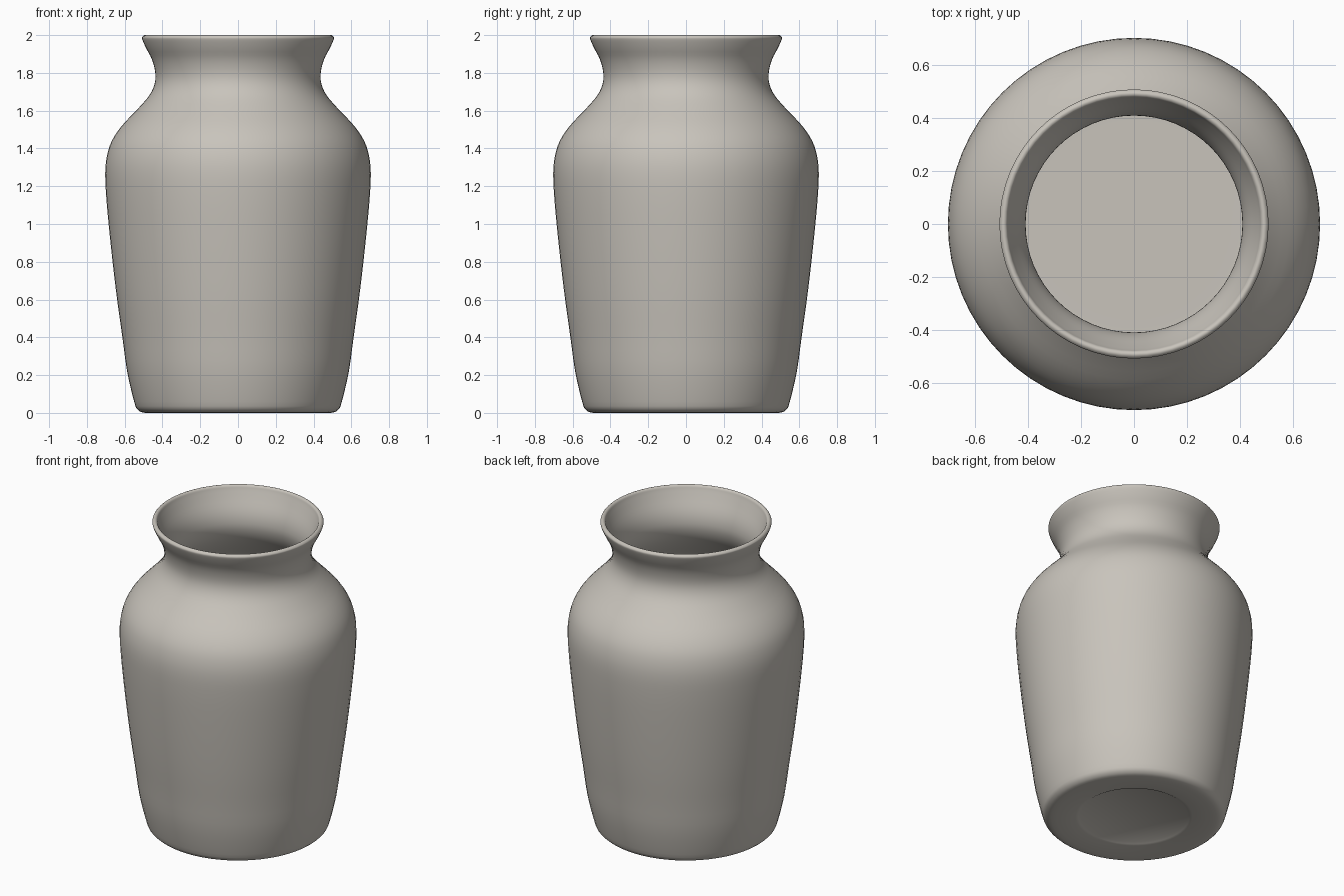
import bpy, bmesh, math
from mathutils import Vector

if "Cube" in bpy.data.objects:
    bpy.data.objects.remove(bpy.data.objects["Cube"])

SEGMENTS = 64

# clay colour
clay = bpy.data.materials.new("warm_grey_clay")
clay.diffuse_color = (0.58, 0.55, 0.50, 1)
clay.use_nodes = True
clay.node_tree.nodes["Principled BSDF"].inputs["Base Color"].default_value = clay.diffuse_color

# outer profile (radius, height), from foot to lip
outer = [(0.33, 0.012), (0.40, 0.003), (0.49, 0.0), (0.53, 0.016), (0.55, 0.06),
         (0.587, 0.22), (0.612, 0.4), (0.64, 0.6), (0.664, 0.8), (0.685, 1.0),
         (0.698, 1.15), (0.703, 1.27), (0.694, 1.36), (0.668, 1.44),
         (0.615, 1.52), (0.53, 1.61), (0.47, 1.68), (0.442, 1.74), (0.438, 1.80),
         (0.455, 1.87), (0.486, 1.93), (0.506, 1.975), (0.507, 1.99), (0.495, 2.0)]
# inner wall, from lip down to the floor
inner = [(0.482, 1.995), (0.474, 1.975), (0.455, 1.93), (0.425, 1.86), (0.411, 1.80),
         (0.413, 1.74), (0.44, 1.67), (0.50, 1.59), (0.585, 1.50), (0.64, 1.42),
         (0.665, 1.35), (0.673, 1.26), (0.655, 1.0), (0.61, 0.6), (0.555, 0.2),
         (0.525, 0.08), (0.48, 0.04), (0.36, 0.035)]


def smooth_curve(points, steps=3):
    """Catmull-Rom curve through the profile points."""
    p = [Vector(q) for q in points]
    p = [p[0]] + p + [p[-1]]
    out = []
    for i in range(1, len(p) - 2):
        a, b, c, d = p[i - 1:i + 3]
        for s in range(steps):
            t = s / steps
            out.append(0.5 * (2 * b + (c - a) * t + (2 * a - 5 * b + 4 * c - d) * t * t
                              + (3 * b - a - 3 * c + d) * t ** 3))
    return out + [p[-1]]


# vase body: lathe the profile, then close the foot and the inside floor
bm = bmesh.new()
rings = []
for r, z in smooth_curve(outer + inner):
    rings.append([bm.verts.new((r * math.cos(2 * math.pi * k / SEGMENTS),
                                r * math.sin(2 * math.pi * k / SEGMENTS), max(z, 0)))
                  for k in range(SEGMENTS)])
for lo, hi in zip(rings, rings[1:]):
    for k in range(SEGMENTS):
        n = (k + 1) % SEGMENTS
        bm.faces.new((lo[k], lo[n], hi[n], hi[k]))

# foot: shallow recessed disc
recess = [bm.verts.new((v.co.x * 0.96, v.co.y * 0.96, 0.02)) for v in rings[0]]
for k in range(SEGMENTS):
    n = (k + 1) % SEGMENTS
    bm.faces.new((recess[k], recess[n], rings[0][n], rings[0][k]))
bm.faces.new(recess[::-1])
bm.faces.new(rings[-1])
bmesh.ops.recalc_face_normals(bm, faces=bm.faces)

mesh = bpy.data.meshes.new("vase")
bm.to_mesh(mesh)
bm.free()
mesh.materials.append(clay)
vase = bpy.data.objects.new("vase", mesh)
bpy.context.collection.objects.link(vase)
bpy.context.view_layer.objects.active = vase
vase.select_set(True)
bpy.ops.object.shade_smooth_by_angle(angle=math.radians(50))
